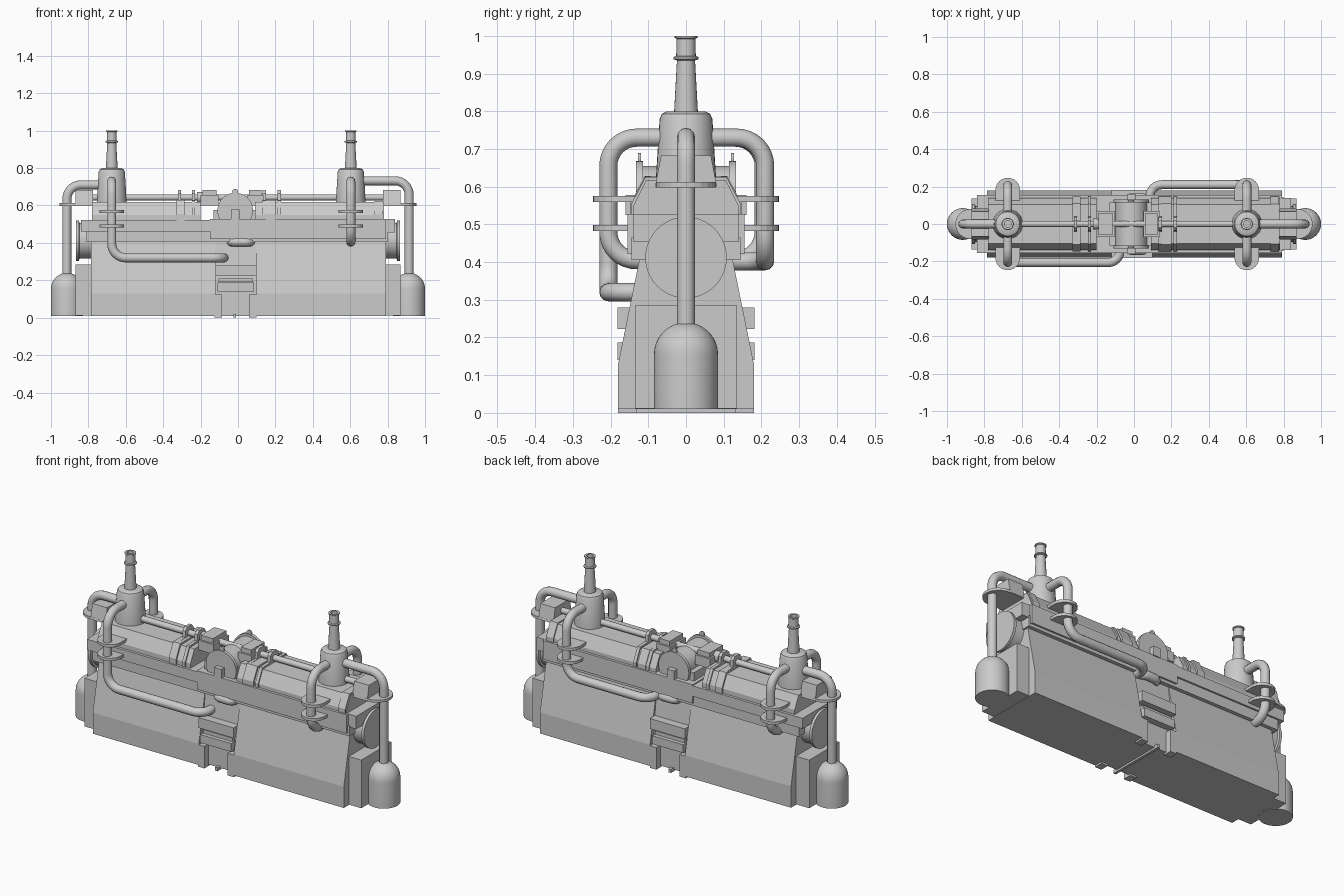
import bpy, bmesh, math
from mathutils import Vector

if "Cube" in bpy.data.objects:
    bpy.data.objects.remove(bpy.data.objects["Cube"])


def finish(name, bm, smooth=False):
    bmesh.ops.recalc_face_normals(bm, faces=bm.faces)
    me = bpy.data.meshes.new(name)
    bm.to_mesh(me)
    bm.free()
    ob = bpy.data.objects.new(name, me)
    bpy.context.collection.objects.link(ob)
    if smooth:
        bpy.ops.object.select_all(action='DESELECT')
        ob.select_set(True)
        bpy.context.view_layer.objects.active = ob
        bpy.ops.object.shade_smooth_by_angle(angle=math.radians(35))
    return ob


def prism(name, pts, axis, a, b):
    """Extrude a 2D outline from a to b: axis 'x' uses (y,z), axis 'z' uses (x,y)."""
    put = (lambda p, t: (t, p[0], p[1])) if axis == 'x' else (lambda p, t: (p[0], p[1], t))
    bm = bmesh.new()
    n = len(pts)
    lo = [bm.verts.new(put(p, a)) for p in pts]
    hi = [bm.verts.new(put(p, b)) for p in pts]
    bm.faces.new(lo)
    bm.faces.new(hi)
    for i in range(n):
        j = (i + 1) % n
        bm.faces.new((lo[i], lo[j], hi[j], hi[i]))
    return finish(name, bm)


def sym(half):
    """Mirror a half outline (positive y, bottom to top) to the full outline."""
    return half + [(-y, z) for y, z in reversed(half)]


def box(name, x0, x1, y0, y1, z0, z1):
    return prism(name, [(x0, y0), (x1, y0), (x1, y1), (x0, y1)], 'z', z0, z1)


def lathe(name, prof, centre, axis='z', n=32):
    """Closed solid of revolution from (radius, distance along axis) pairs."""
    bm = bmesh.new()
    c = Vector(centre)
    rings = []
    for r, h in prof:
        ring = []
        for k in range(n):
            t = 2 * math.pi * k / n
            u, v = r * math.cos(t), r * math.sin(t)
            p = {'z': (u, v, h), 'x': (h, u, v), 'y': (u, h, v)}[axis]
            ring.append(bm.verts.new(c + Vector(p)))
        rings.append(ring)
    for r0, r1 in zip(rings, rings[1:]):
        for k in range(n):
            j = (k + 1) % n
            bm.faces.new((r0[k], r0[j], r1[j], r1[k]))
    bm.faces.new(rings[0])
    bm.faces.new(rings[-1])
    return finish(name, bm, True)


def pipe(name, pts, r=0.024, bend=0.075):
    """Round tube through the points, with rounded corners."""
    pts = [Vector(p) for p in pts]
    path = [pts[0]]
    for a, b, c in zip(pts, pts[1:], pts[2:]):
        d = min(bend, (a - b).length * 0.49, (c - b).length * 0.49) if len(pts) > 3 else bend
        s, e = b + (a - b).normalized() * d, b + (c - b).normalized() * d
        o = s + e - b
        for k in range(9):
            t = math.pi / 2 * k / 8
            path.append(o + (s - o) * math.cos(t) + (e - o) * math.sin(t))
    path.append(pts[-1])
    cu = bpy.data.curves.new(name, 'CURVE')
    cu.dimensions = '3D'
    cu.bevel_depth = r
    cu.bevel_resolution = 4
    cu.use_fill_caps = True
    sp = cu.splines.new('POLY')
    sp.points.add(len(path) - 1)
    for q, p in zip(sp.points, path):
        q.co = (*p, 1)
    tmp = bpy.data.objects.new(name + "_curve", cu)
    bpy.context.collection.objects.link(tmp)
    bpy.context.view_layer.update()
    me = bpy.data.meshes.new_from_object(tmp.evaluated_get(bpy.context.evaluated_depsgraph_get()))
    bpy.data.objects.remove(tmp)
    bm = bmesh.new()
    bm.from_mesh(me)
    return finish(name, bm, True)


def tongue(x, y_in, y_out, w):
    """Plate outline with a rounded outer end, reaching along y."""
    s = 1 if y_out > y_in else -1
    c = y_out - s * w
    arc = [(x + w * math.cos(math.pi * k / 12), c + s * w * math.sin(math.pi * k / 12)) for k in range(13)]
    return [(x + w, y_in)] + arc + [(x - w, y_in)]


# Lower tapered casings and the narrow core between them
casing = sym([(0.18, 0.01), (0.18, 0.13), (0.12, 0.425)])
prism("left_casing", casing, 'x', -0.785, -0.12)
prism("right_casing", casing, 'x', 0.10, 0.79)
prism("centre_core", sym([(0.145, 0.01), (0.145, 0.2), (0.115, 0.46)]), 'x', -0.13, 0.11)

# Stacked centre slabs and feet
box("centre_upper_slab", -0.12, 0.10, -0.182, 0.182, 0.222, 0.28)
box("centre_thin_slab", -0.105, 0.08, -0.165, 0.165, 0.19, 0.21)
box("centre_lower_slab", -0.11, 0.085, -0.182, 0.182, 0.14, 0.187)
for y in (-1, 1):
    for i, (a, b) in enumerate(((-0.125, -0.085), (0.06, 0.10))):
        ys = sorted((y * 0.13, y * 0.18))
        box(f"centre_foot_{i}", a, b, *ys, 0, 0.125)
box("centre_keel", -0.025, -0.01, -0.17, 0.17, 0.0, 0.02)

# Shelf slabs above the casings
box("shelf_base", -0.81, 0.80, -0.145, 0.145, 0.405, 0.465)
box("left_shelf", -0.84, -0.15, -0.155, 0.155, 0.462, 0.522)
box("right_shelf", -0.15, 0.79, -0.155, 0.155, 0.422, 0.528)
box("right_shelf_end", 0.78, 0.84, -0.14, 0.14, 0.455, 0.528)

# Chamfered upper boilers
boiler = sym([(0.14, 0.52), (0.14, 0.548), (0.105, 0.618)])
prism("left_boiler", boiler, 'x', -0.78, -0.20)
prism("right_boiler", boiler, 'x', 0.09, 0.78)
prism("left_boiler_band", sym([(0.148, 0.52), (0.148, 0.555), (0.11, 0.628)]), 'x', -0.33, -0.285)
prism("right_boiler_band", sym([(0.148, 0.52), (0.148, 0.555), (0.11, 0.628)]), 'x', 0.15, 0.20)
prism("end_boiler_band", sym([(0.146, 0.52), (0.146, 0.553), (0.108, 0.625)]), 'x', 0.73, 0.775)

# Thin arched brackets carrying the top rod
arch = sym([(0.146, 0.52), (0.146, 0.553), (0.108, 0.627), (0.04, 0.63), (0.036, 0.665), (0.02, 0.682)])
for x in (-0.313, -0.238, 0.14, 0.22):
    prism("rod_bracket", arch, 'x', x - 0.009, x + 0.009)
pipe("top_rod", [(-0.86, 0, 0.643), (0.86, 0, 0.643)], 0.017)
for x in (-0.20, 0.10):
    lathe("rod_collar", [(0.03, -0.02), (0.03, 0.02)], (x, 0, 0.643), 'x', 16)

# Central cross drum, rims, front latch and top knobs
lathe("cross_drum", [(0.085, -0.13), (0.085, 0.13)], (-0.015, 0, 0.57), 'y', 40)
for y in (-0.123, 0.123):
    lathe("drum_rim", [(0.095, -0.009), (0.095, 0.009)], (-0.015, y, 0.573), 'y', 40)
    lathe("rim_knob", [(0.016, -0.004), (0.016, 0.004)], (-0.015, y, 0.673), 'y', 16)
    s = 1 if y > 0 else -1
    box("drum_latch", -0.037, 0.007, *sorted((y, s * 0.16)), 0.525, 0.578)
box("drum_saddle", -0.13, 0.10, -0.115, 0.115, 0.52, 0.575)
for a, b, c, d in ((-0.20, -0.105, -0.19, -0.115), (0.05, 0.135, 0.06, 0.125)):
    box("valve_box", a, b, -0.07, 0.07, 0.60, 0.655)
    box("valve_box_lid", c, d, -0.06, 0.06, 0.655, 0.682)

# Ends: lower block, round cover, top box, gas bottle, down pipe
for side, s, stack, top in (("left", -1, -0.675, 0.71), ("right", 1, 0.603, 0.732)):
    def ends(a, b):
        return sorted((s * a, s * b))
    box(side + "_end_block", *ends(0.77, 0.868), -0.135, 0.135, 0.012, 0.285)
    lathe(side + "_end_cover", [(0.095, s * 0.75), (0.095, s * 0.848), (0.108, s * 0.85), (0.108, s * 0.865)],
          (0, 0, 0.412), 'x', 40)
    prism(side + "_top_box", sym([(0.082, 0.60), (0.066, 0.683)]), 'x', *ends(0.775, 0.868))
    dome = [(0.085 * math.cos(t), 0.155 + 0.085 * math.sin(t)) for t in
            [math.pi / 2 * k / 9 for k in range(9)]]
    lathe(side + "_bottle", [(0.085, 0.01)] + dome + [(0.005, 0.24)], (s * 0.915, 0, 0), 'z', 40)
    pipe(side + "_bottle_pipe", [(s * 0.915, 0, 0.2), (s * 0.915, 0, top), (stack, 0, top)])
    plate = [(s * x, y) for y, x in tongue(0, 0.78, 0.955, 0.08) for x, y in [(y, x)]]
    plate = [(s * py, px) for px, py in tongue(0, 0.78, 0.955, 0.08)]
    prism(side + "_bottle_pipe_flange", plate, 'z', 0.598, 0.612)

    # Pot and tall tapering chimney with collar and lip
    lathe(side + "_pot", [(0.081, 0.54), (0.08, 0.62), (0.07, 0.78), (0.064, 0.793), (0.05, 0.80)], (stack, 0, 0))
    lathe(side + "_chimney", [(0.032, 0.79), (0.024, 0.935), (0.033, 0.938), (0.033, 0.944), (0.026, 0.947),
                              (0.025, 0.992), (0.03, 0.995), (0.03, 1.0), (0.018, 1.0), (0.018, 0.95)], (stack, 0, 0), 'z', 24)

    # Side pipes: long run on one face, short drop on the other
    for y in (-1, 1):
        z = 0.73
        if y == s:
            low, far, yo = (0.32, -0.075, 0.206) if s < 0 else (0.402, 0.085, 0.21)
            run = [(stack, 0, z), (stack, y * yo, z), (stack, y * yo, low), (far, y * yo, low), (far, y * 0.08, low)]
        else:
            run = [(stack, 0, z), (stack, y * 0.206, z), (stack, y * 0.206, 0.405), (stack, y * 0.05, 0.405)]
        pipe(f"{side}_side_pipe_{'back' if y > 0 else 'front'}", run)
        for zf in (0.49, 0.567):
            prism(side + "_side_pipe_flange", tongue(stack, y * 0.10, y * 0.247, 0.066), 'z', zf - 0.008, zf + 0.008)

# Short handle loops at the centre
for y in (-1, 1):
    pipe("centre_handle", [(-0.037, y * 0.08, 0.405), (-0.037, y * 0.142, 0.405),
                           (0.067, y * 0.142, 0.405), (0.067, y * 0.08, 0.405)], 0.024, 0.03)
